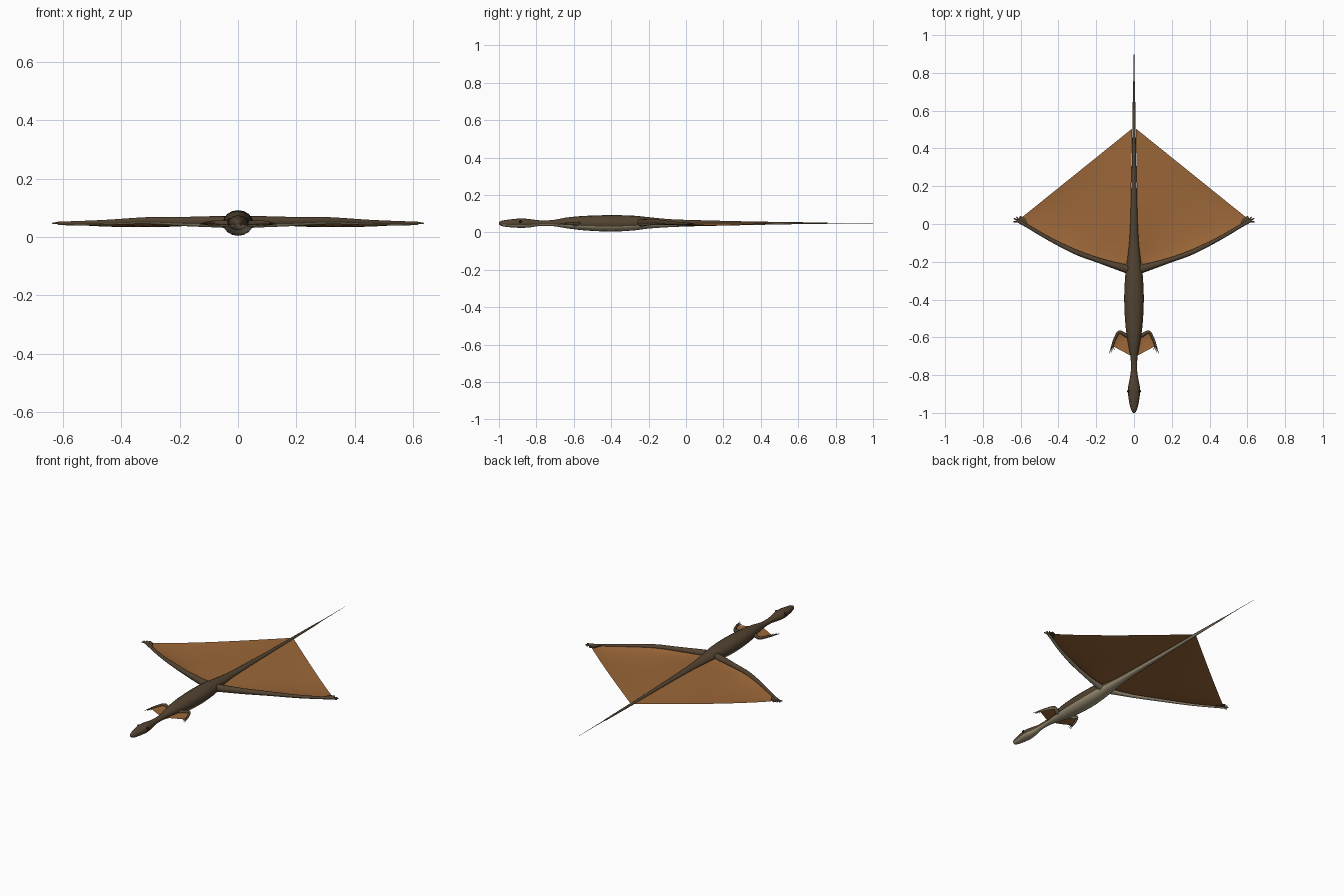
import bpy, bmesh, math
from mathutils import Vector

cube = bpy.data.objects.get("Cube")
if cube:
    bpy.data.objects.remove(cube, do_unlink=True)


def material(name, r, g, b):
    m = bpy.data.materials.new(name)
    m.use_nodes = True
    m.diffuse_color = (r, g, b, 1)
    node = m.node_tree.nodes["Principled BSDF"]
    node.inputs["Base Color"].default_value = (r, g, b, 1)
    node.inputs["Roughness"].default_value = 0.8
    return m


BROWN = material("dark brown skin", 0.085, 0.056, 0.03)
BELLY = material("pale tan belly", 0.42, 0.35, 0.23)
ORANGE = material("orange brown membrane", 0.33, 0.135, 0.04)
BLACK = material("near black", 0.012, 0.01, 0.008)


def finish(bm, name, mats, angle=60):
    mesh = bpy.data.meshes.new(name)
    bm.to_mesh(mesh)
    bm.free()
    for m in mats:
        mesh.materials.append(m)
    ob = bpy.data.objects.new(name, mesh)
    bpy.context.collection.objects.link(ob)
    bpy.ops.object.select_all(action='DESELECT')
    ob.select_set(True)
    bpy.context.view_layer.objects.active = ob
    bpy.ops.object.shade_smooth_by_angle(angle=math.radians(angle))
    return ob


def smooth_path(points, steps):
    """Catmull-Rom interpolation through tuples of any length."""
    pts = [points[0]] + list(points) + [points[-1]]
    out = []
    for i in range(1, len(pts) - 2):
        for k in range(steps):
            t = k / steps
            out.append([0.5 * (2 * b + (c - a) * t + (2 * a - 5 * b + 4 * c - d) * t * t
                               + (3 * b - a - 3 * c + d) * t ** 3)
                        for a, b, c, d in zip(*pts[i - 1:i + 3])])
    return out + [list(points[-1])]


def limb(name, stations, steps=4, sides=12, belly=-0.5):
    """Loft through (x, y, z, half width, half height); the underside is pale."""
    path = smooth_path(stations, steps)
    bm = bmesh.new()
    rings = []
    for i, (x, y, z, w, h) in enumerate(path):
        a, b = path[max(i - 1, 0)], path[min(i + 1, len(path) - 1)]
        tangent = Vector((b[0] - a[0], b[1] - a[1], 0)).normalized()
        side = tangent.cross(Vector((0, 0, 1)))
        ring = []
        for k in range(sides):
            t = math.tau * k / sides
            ring.append(bm.verts.new(Vector((x, y, z)) + side * w * math.cos(t)
                                     + Vector((0, 0, h * math.sin(t)))))
        rings.append(ring)
    for r0, r1 in zip(rings, rings[1:]):
        for k in range(sides):
            j = (k + 1) % sides
            bm.faces.new((r0[k], r0[j], r1[j], r1[k]))
    bm.faces.new(rings[0])
    bm.faces.new(rings[-1])
    bmesh.ops.recalc_face_normals(bm, faces=bm.faces)
    bm.normal_update()
    for f in bm.faces:
        f.material_index = 1 if f.normal.z < belly else 0
    return finish(bm, name, [BROWN, BELLY])


def sheet(name, edge_a, edge_b, sag, rows=8):
    """Skin stretched between two edges, sagging in the middle."""
    bm = bmesh.new()
    grid = []
    for i, (a, b) in enumerate(zip(edge_a, edge_b)):
        u = i / (len(edge_a) - 1)
        line = []
        for k in range(rows + 1):
            v = k / rows
            p = Vector(a[:3]).lerp(Vector(b[:3]), v)
            p.z -= sag * math.sin(math.pi * v ** 0.7) * math.sin(math.pi * u ** 0.8 * 0.8)
            line.append(bm.verts.new(p))
        grid.append(line)
    for l0, l1 in zip(grid, grid[1:]):
        for k in range(rows):
            bm.faces.new((l0[k], l1[k], l1[k + 1], l0[k + 1]))
    bmesh.ops.remove_doubles(bm, verts=bm.verts, dist=0.0005)
    bm.normal_update()
    if sum(f.normal.z for f in bm.faces) < 0:
        bmesh.ops.reverse_faces(bm, faces=bm.faces)
    return finish(bm, name, [ORANGE])


# Head, neck, trunk and whip tail in one loft: y, half width, bottom, top
BODY = [(-1, .004, .044, .054), (-.985, .015, .033, .062), (-.94, .026, .027, .069),
        (-.88, .033, .024, .074), (-.83, .025, .027, .07), (-.78, .017, .034, .064),
        (-.71, .018, .033, .066), (-.64, .03, .022, .079), (-.54, .045, .01, .088),
        (-.4, .052, .004, .092), (-.28, .047, .01, .089), (-.2, .037, .02, .081),
        (-.08, .024, .028, .07), (.1, .017, .034, .064), (.35, .011, .039, .058),
        (.55, .008, .043, .055), (.74, .005, .045, .052), (.77, .0025, .047, .051),
        (1, .0006, .0485, .0495)]
limb("body_and_tail", [(0, y, (b + t) / 2, w, (t - b) / 2) for y, w, b, t in BODY],
     steps=3, sides=16, belly=-0.55)

LEG = [(.0, -.245, .05, .03, .022), (.06, -.232, .052, .021, .02),
       (.18, -.195, .053, .014, .016), (.31, -.148, .056, .013, .012),
       (.45, -.078, .05, .01, .009), (.57, -.008, .047, .009, .007),
       (.615, .018, .047, .01, .006)]
ARM = [(.0, -.605, .045, .018, .016), (.04, -.59, .045, .011, .011),
       (.078, -.572, .048, .008, .009), (.1, -.605, .047, .007, .007),
       (.115, -.645, .046, .006, .005)]

for s, label in ((1, "left"), (-1, "right")):
    def flip(points):
        return [(s * p[0],) + tuple(p[1:]) for p in points]

    limb(label + "_hind_leg", flip(LEG))
    limb(label + "_arm", flip(ARM))

    # Hind toes and front fingers taper to points
    for i, (tx, ty) in enumerate(((.637, .012), (.636, .03), (.622, .038))):
        limb(f"{label}_toe_{i + 1}",
             flip([(.605, .012, .048, .006, .005), (tx, ty, .047, .003, .003)]), 2, 6)
    for i, (tx, ty) in enumerate(((.131, -.685), (.118, -.68), (.104, -.668))):
        limb(f"{label}_finger_{i + 1}",
             flip([(.113, -.635, .046, .004, .004), (tx, ty, .044, .001, .001)]), 2, 6)

    # Gliding membrane from hind leg to tail
    leg_edge = smooth_path(LEG[1:], 4)
    n = len(leg_edge) - 1
    tail_edge = [(.03 - .02 * (i / n) ** .5, -.2 + .705 * i / n, .05) for i in range(n + 1)]
    sheet(label + "_gliding_membrane", flip(leg_edge), flip(tail_edge), .016, 12)

    # Dark webbing over the foot, a thin plate on both membrane faces
    bm = bmesh.new()
    corners = flip([(.555, -.012, 0), (.618, .015, 0), (.603, .044, 0), (.575, .03, 0)])
    low = [bm.verts.new((x, y, .0435)) for x, y, z in corners]
    high = [bm.verts.new((x, y, .0505)) for x, y, z in corners]
    bm.faces.new(low)
    bm.faces.new(high)
    for k in range(4):
        j = (k + 1) % 4
        bm.faces.new((low[k], low[j], high[j], high[k]))
    bmesh.ops.recalc_face_normals(bm, faces=bm.faces)
    finish(bm, label + "_foot_web", [BROWN], 30)

    # Small membrane from arm to neck
    arm_edge = smooth_path(ARM[1:], 4)
    n = len(arm_edge) - 1
    neck_edge = [(.012, -.61 - .09 * i / n, .046) for i in range(n + 1)]
    sheet(label + "_arm_membrane", flip(arm_edge), flip(neck_edge), .006, 6)

    # Eye
    bm = bmesh.new()
    bmesh.ops.create_uvsphere(bm, u_segments=12, v_segments=8, radius=.008)
    bmesh.ops.translate(bm, verts=bm.verts, vec=(s * .029, -.885, .057))
    finish(bm, label + "_eye", [BLACK])
